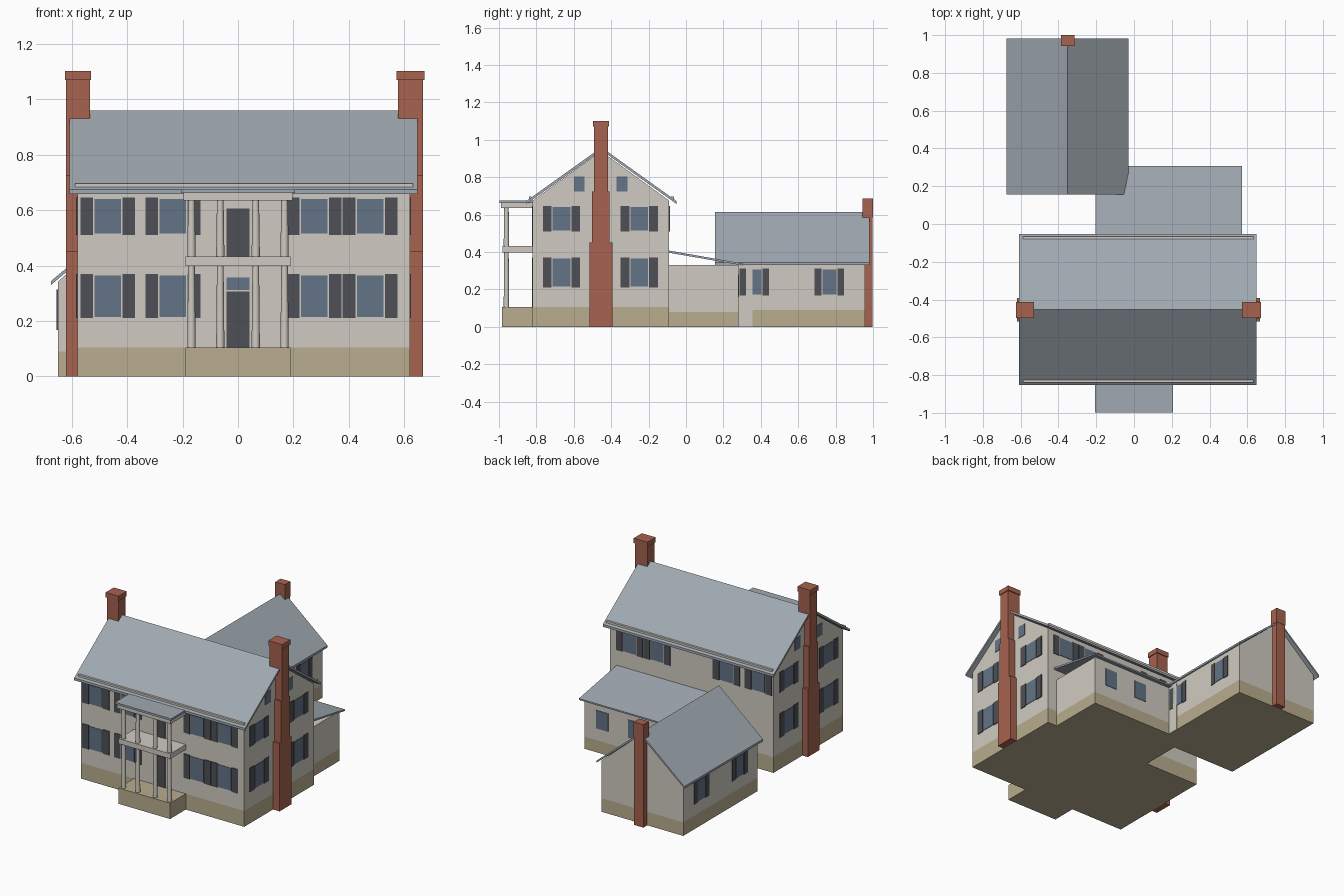
import bpy
import bmesh

cube = bpy.data.objects.get("Cube")
if cube:
    bpy.data.objects.remove(cube, do_unlink=True)


def material(name, r, g, b):
    linear = [(c / 255 / 12.92) if c < 11 else ((c / 255 + 0.055) / 1.055) ** 2.4 for c in (r, g, b)]
    mat = bpy.data.materials.new(name)
    mat.use_nodes = True
    mat.diffuse_color = (*linear, 1)
    mat.node_tree.nodes["Principled BSDF"].inputs["Base Color"].default_value = (*linear, 1)
    return mat


WALL = material("pale wall", 208, 203, 194)
STONE = material("tan foundation", 185, 173, 143)
ROOF = material("blue grey roof", 160, 169, 177)
BRICK = material("red brick", 166, 98, 78)
GLASS = material("window blue", 98, 115, 134)
DARK = material("dark shutter", 78, 80, 86)


def finish(name, bm, mat):
    bmesh.ops.recalc_face_normals(bm, faces=bm.faces)
    mesh = bpy.data.meshes.new(name)
    bm.to_mesh(mesh)
    bm.free()
    mesh.materials.append(mat)
    obj = bpy.data.objects.new(name, mesh)
    bpy.context.collection.objects.link(obj)
    return obj


def extrude(name, mat, profile, axis, lo, hi):
    """Sweep a (u, z) outline along x or y."""
    bm = bmesh.new()
    place = (lambda u, z, t: (t, u, z)) if axis == "x" else (lambda u, z, t: (u, t, z))
    rings = [[bm.verts.new(place(u, z, t)) for u, z in profile] for t in (lo, hi)]
    bm.faces.new(rings[0])
    bm.faces.new(rings[1])
    for i in range(len(profile)):
        j = (i + 1) % len(profile)
        bm.faces.new((rings[0][i], rings[0][j], rings[1][j], rings[1][i]))
    return finish(name, bm, mat)


def box(name, mat, x, y, z):
    outline = [(y[0], z[0]), (y[1], z[0]), (y[1], z[1]), (y[0], z[1])]
    return extrude(name, mat, outline, "x", *x)


def gable_walls(name, axis, mid, half, base, eave, ridge, lo, hi):
    outline = [(mid - half, base), (mid + half, base), (mid + half, eave), (mid, ridge), (mid - half, eave)]
    extrude(name, WALL, outline, axis, lo, hi)


def gable_roof(name, axis, mid, half, eave, ridge, thick, lo, hi):
    top = [(mid - half, eave), (mid, ridge), (mid + half, eave)]
    under = [(u, z - thick) for u, z in reversed(top)]
    extrude(name, ROOF, top + under, axis, lo, hi)


def panel(name, mat, axis, wall, u, z, thick):
    """Thin plate centred on a wall plane that faces along the axis."""
    depth = (wall - thick, wall + thick)
    if axis == "x":
        box(name, mat, depth, u, z)
    else:
        box(name, mat, u, depth, z)


def window(name, axis, wall, mid, z, half=0.048, shutter=0.046):
    panel(name + "_glass", GLASS, axis, wall, (mid - half, mid + half), z, 0.003)
    if shutter:
        for side in (-1, 1):
            a, b = sorted((mid + side * (half + 0.005), mid + side * (half + 0.005 + shutter)))
            panel(name + "_shutter", DARK, axis, wall, (a, b), (z[0] - 0.005, z[1] + 0.005), 0.0045)


UPPER, LOWER = (0.515, 0.64), (0.215, 0.365)
X0, X1, Y0, Y1, MID = -0.58, 0.62, -0.82, -0.09, -0.452

# Main house
box("main_foundation", STONE, (X0, X1), (Y0, Y1), (0, 0.105))
gable_walls("main_walls", "x", -0.455, 0.365, 0.105, 0.675, 0.94, X0, X1)
gable_roof("main_roof", "x", MID, 0.4, 0.674, 0.96, 0.016, -0.608, 0.648)
for y in (MID - 0.38, MID + 0.38):
    box("roof_gutter", WALL, (-0.588, 0.632), (y - 0.007, y + 0.007), (0.68, 0.696))

# Windows of the main house
for x in (-0.47, -0.235, 0.275, 0.477):
    window("front_upper_window", "y", Y0, x, UPPER)
    window("front_lower_window", "y", Y0, x, LOWER)
    window("back_upper_window", "y", Y1, x, UPPER)
for wall in (X0, X1):
    for y in (-0.665, -0.25):
        window("side_upper_window", "x", wall, y, UPPER)
        window("side_lower_window", "x", wall, y, LOWER)
    for y in (-0.571, -0.342):
        window("attic_window", "x", wall, y, (0.725, 0.805), 0.029, 0)

# Doors with a transom above the lower one
panel("upper_door", DARK, "y", Y0, (-0.042, 0.042), (0.43, 0.606), 0.004)
panel("lower_door", DARK, "y", Y0, (-0.042, 0.042), (0.105, 0.306), 0.004)
panel("door_transom", GLASS, "y", Y0, (-0.042, 0.042), (0.312, 0.357), 0.004)

# Two storey porch
box("porch_base", STONE, (-0.19, 0.19), (-0.985, Y0), (0, 0.105))
box("porch_balcony", WALL, (-0.19, 0.19), (-0.982, Y0), (0.398, 0.432))
box("porch_beam", WALL, (-0.197, 0.197), (-0.988, Y0), (0.635, 0.662))
box("porch_roof", ROOF, (-0.206, 0.206), (-0.998, Y0), (0.662, 0.675))
for x in (-0.168, -0.064, 0.064, 0.168):
    for z0, z1 in ((0.105, 0.398), (0.432, 0.635)):
        bm = bmesh.new()
        bmesh.ops.create_cone(bm, cap_ends=True, segments=16, radius1=0.015, radius2=0.012, depth=z1 - z0)
        bmesh.ops.translate(bm, verts=bm.verts, vec=(x, -0.96, (z0 + z1) / 2))
        for face in bm.faces:
            face.smooth = len(face.verts) == 4
        finish("porch_column", bm, WALL)

# Stepped chimneys at both gable ends
for name, outer, inner, wall in (("left", 0.668, 0.577, X1), ("right", -0.62, -0.535, X0)):
    for half, z0, z1, edge in ((0.062, 0, 0.45, wall), (0.047, 0.45, 0.725, wall), (0.037, 0.725, 1.072, inner)):
        span = sorted((outer, edge))
        box(name + "_chimney", BRICK, span, (-0.455 - half, -0.455 + half), (z0, z1))
    a, b = sorted((outer, inner))
    box(name + "_chimney_cap", BRICK, (a - 0.005, b + 0.005), (-0.498, -0.412), (1.07, 1.102))

# Lean-to between the house and the rear wing
box("lean_to_foundation", STONE, (-0.18, 0.55), (Y1, 0.28), (0, 0.08))
box("lean_to_walls", WALL, (-0.18, 0.55), (Y1, 0.28), (0.08, 0.33))
slope = [(Y1, 0.396), (0.306, 0.328), (0.306, 0.338), (Y1, 0.408)]
extrude("lean_to_roof", ROOF, slope, "x", -0.205, 0.573)
for x in (0.42, 0.185):
    window("lean_to_window", "y", 0.28, x, (0.16, 0.28), 0.045, 0)

# Rear wing
box("wing_foundation", STONE, (-0.65, -0.05), (0.175, 0.957), (0, 0.09))
gable_walls("wing_walls", "y", -0.35, 0.3, 0.09, 0.342, 0.601, 0.175, 0.957)
gable_roof("wing_roof", "y", -0.352, 0.323, 0.344, 0.615, 0.014, 0.156, 0.982)
panel("wing_bare_wall", WALL, "x", -0.05, (0.28, 0.355), (0, 0.33), 0.003)
for wall in (-0.65, -0.05):
    for y in (0.365, 0.767):
        window("wing_window", "x", wall, y, (0.172, 0.308), 0.038, 0.036)
box("wing_chimney", BRICK, (-0.385, -0.318), (0.957, 0.998), (0, 0.59))
box("wing_chimney_top", BRICK, (-0.387, -0.316), (0.943, 1.0), (0.585, 0.685))
